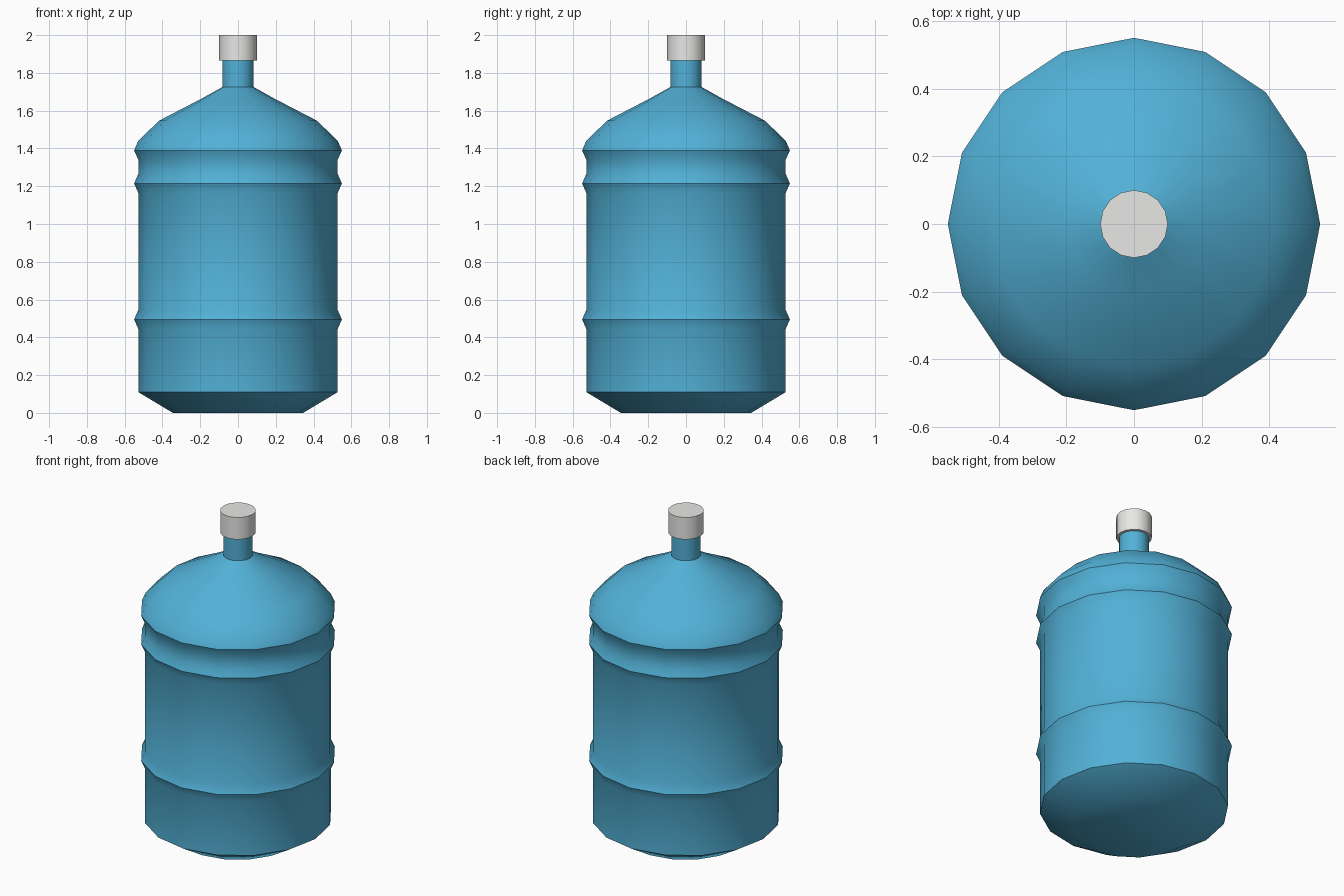
import bpy, bmesh, math

if "Cube" in bpy.data.objects:
    bpy.data.objects.remove(bpy.data.objects["Cube"])

SIDES = 16


def material(name, rgb):
    m = bpy.data.materials.new(name)
    m.diffuse_color = (*rgb, 1)
    m.use_nodes = True
    m.node_tree.nodes["Principled BSDF"].inputs["Base Color"].default_value = m.diffuse_color
    return m


def lathe(name, profile, mat):
    """Spin a (radius, height) profile around z and close both ends."""
    bm = bmesh.new()
    rings = []
    for r, z in profile:
        rings.append([bm.verts.new((r * math.cos(2 * math.pi * i / SIDES),
                                    r * math.sin(2 * math.pi * i / SIDES), z))
                      for i in range(SIDES)])
    for a, b in zip(rings, rings[1:]):
        for i in range(SIDES):
            j = (i + 1) % SIDES
            bm.faces.new((a[i], a[j], b[j], b[i]))
    bm.faces.new(rings[0][::-1])
    bm.faces.new(rings[-1])
    mesh = bpy.data.meshes.new(name)
    bm.to_mesh(mesh)
    bm.free()
    mesh.materials.append(mat)
    obj = bpy.data.objects.new(name, mesh)
    bpy.context.collection.objects.link(obj)
    # smooth sides, crisp ridges
    bpy.ops.object.select_all(action='DESELECT')
    obj.select_set(True)
    bpy.context.view_layer.objects.active = obj
    bpy.ops.object.shade_smooth_by_angle(angle=math.radians(35))
    return obj


def ridge(z):
    """Raised pointed band around the barrel."""
    return [(0.528, z - 0.05), (0.55, z), (0.528, z + 0.05)]


blue = material("bottle blue", (0.085, 0.44, 0.68))
grey = material("cap light grey", (0.8, 0.8, 0.79))

# bottle: chamfered base, barrel with three ridges, domed shoulder, neck
body = [(0.345, 0.0), (0.528, 0.11)]
for height in (0.495, 1.215, 1.39):
    body += ridge(height)
body += [(0.418, 1.547), (0.2, 1.66), (0.083, 1.725), (0.083, 1.88)]
lathe("bottle", body, blue)

# cap over the neck
lathe("cap", [(0.1, 1.865), (0.1, 2.0)], grey)
